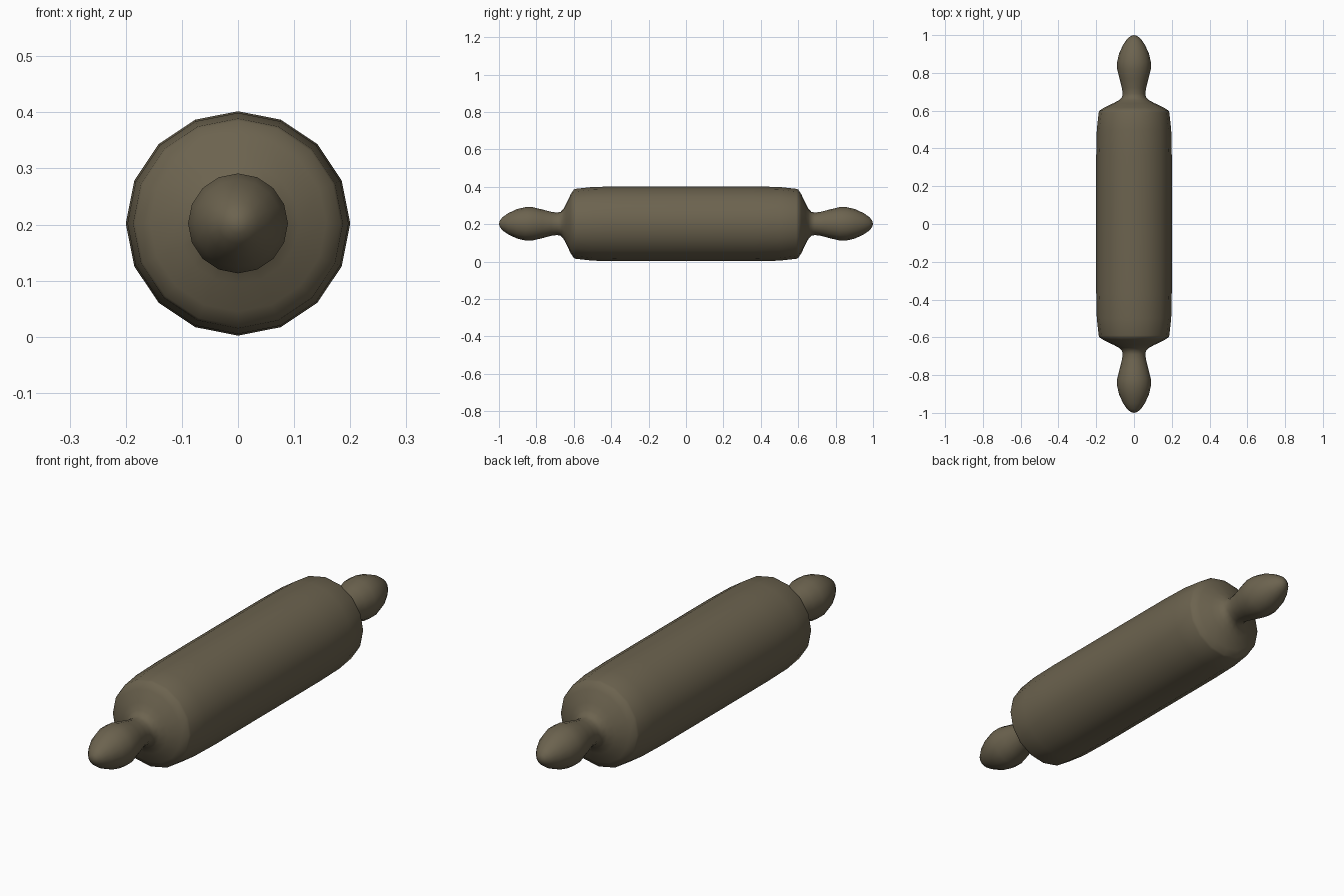
import bpy, bmesh, math

if "Cube" in bpy.data.objects:
    bpy.data.objects.remove(bpy.data.objects["Cube"])

SIDES = 16
AXIS_Z = 0.202

# Half profile (y, radius) from handle tip to middle of the barrel
half = [(1.0, 0.0), (0.995, 0.018), (0.98, 0.036), (0.95, 0.057), (0.905, 0.078),
        (0.86, 0.089), (0.82, 0.089), (0.77, 0.077), (0.72, 0.064), (0.69, 0.06),
        (0.67, 0.064), (0.655, 0.08), (0.64, 0.108), (0.617, 0.157), (0.6, 0.183),
        (0.59, 0.187), (0.5, 0.197), (0.36, 0.2)]
profile = half + [(-y, r) for y, r in reversed(half)]

# Lathe the profile around the y axis
bm = bmesh.new()
rings = []
for y, r in profile:
    n = SIDES if r > 0 else 1
    rings.append([bm.verts.new((r * math.sin(2 * math.pi * i / SIDES), y,
                                AXIS_Z + r * math.cos(2 * math.pi * i / SIDES)))
                  for i in range(n)])
for a, b in zip(rings, rings[1:]):
    for i in range(SIDES):
        j = (i + 1) % SIDES
        if len(a) == 1:
            bm.faces.new((a[0], b[i], b[j]))
        elif len(b) == 1:
            bm.faces.new((a[i], a[j], b[0]))
        else:
            bm.faces.new((a[i], a[j], b[j], b[i]))
bmesh.ops.recalc_face_normals(bm, faces=bm.faces)
for f in bm.faces:
    f.smooth = True

mesh = bpy.data.meshes.new("rolling_pin")
bm.to_mesh(mesh)
bm.free()
pin = bpy.data.objects.new("rolling_pin", mesh)
bpy.context.collection.objects.link(pin)

# Dark wood colour
wood = bpy.data.materials.new("dark_wood")
wood.diffuse_color = (0.15, 0.125, 0.078, 1)
wood.use_nodes = True
wood.node_tree.nodes["Principled BSDF"].inputs["Base Color"].default_value = wood.diffuse_color
mesh.materials.append(wood)
